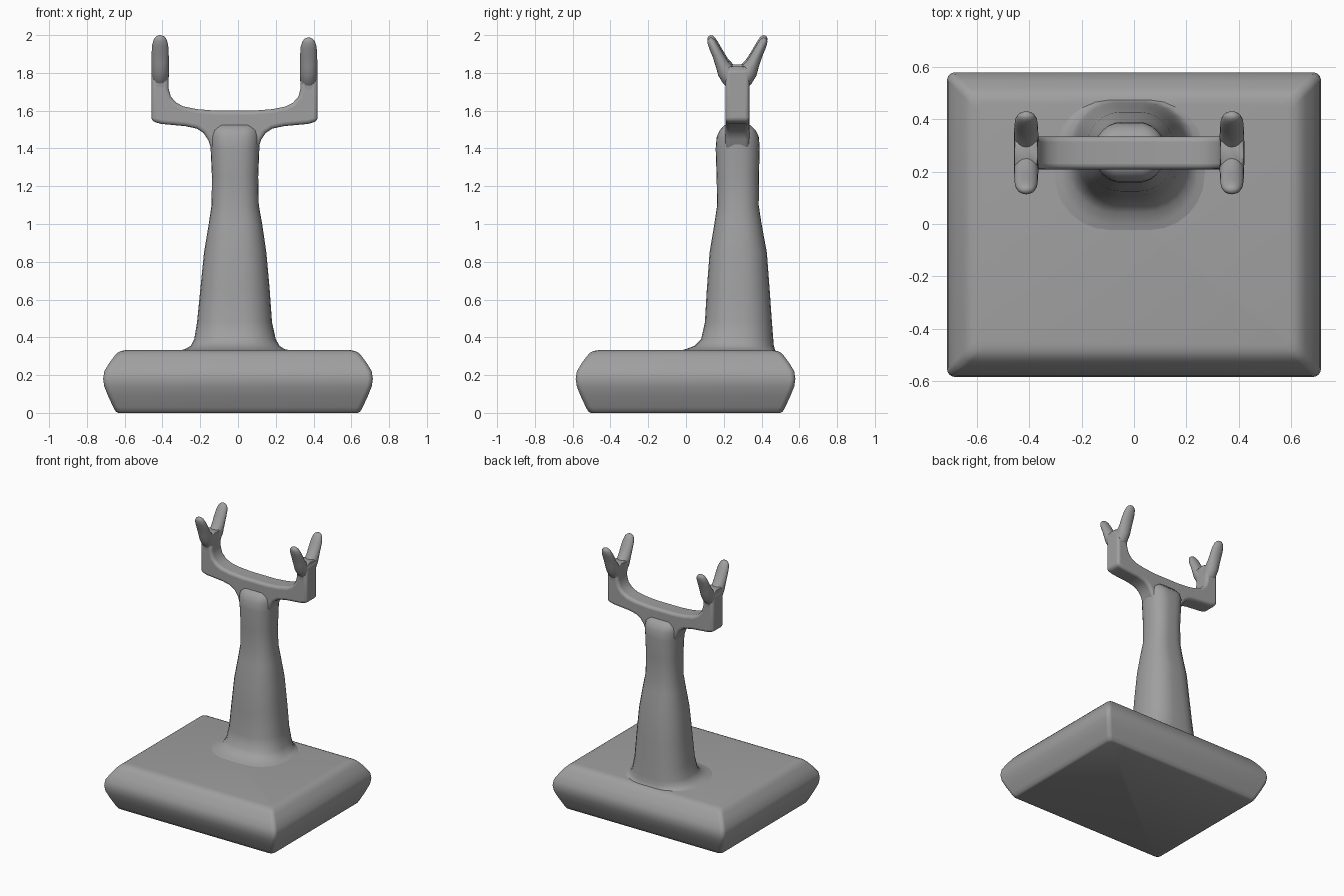
import bpy, bmesh, math
from mathutils import Vector

cube = bpy.data.objects.get("Cube")
if cube:
    bpy.data.objects.remove(cube, do_unlink=True)

grey = bpy.data.materials.new("plain grey")
grey.use_nodes = True
GREY = (0.35, 0.35, 0.35, 1)
grey.diffuse_color = GREY
grey.node_tree.nodes["Principled BSDF"].inputs["Base Color"].default_value = GREY

MID_X, MID_Y = -0.018, 0.272      # axis of the column and the yoke


def finish(name, bm, angle=40, bevel=0):
    bmesh.ops.recalc_face_normals(bm, faces=bm.faces)
    mesh = bpy.data.meshes.new(name)
    bm.to_mesh(mesh)
    bm.free()
    mesh.materials.append(grey)
    obj = bpy.data.objects.new(name, mesh)
    bpy.context.collection.objects.link(obj)
    if bevel:
        mod = obj.modifiers.new("soft edges", "BEVEL")
        mod.width, mod.segments = bevel, 4
        mod.limit_method, mod.angle_limit = "ANGLE", math.radians(40)
    bpy.ops.object.select_all(action="DESELECT")
    obj.select_set(True)
    bpy.context.view_layer.objects.active = obj
    bpy.ops.object.shade_smooth_by_angle(angle=math.radians(angle))
    return obj


def rounded_rect(x0, x1, y0, y1, r, n=6):
    """Outline with corner arcs, counter-clockwise."""
    corners = [(x1 - r, y1 - r), (x0 + r, y1 - r), (x0 + r, y0 + r), (x1 - r, y0 + r)]
    return [(cx + r * math.cos(a), cy + r * math.sin(a))
            for q, (cx, cy) in enumerate(corners)
            for a in [(q + k / n) * math.pi / 2 for k in range(n + 1)]]


def loft(name, rings, angle=40):
    """Skin a stack of equal-length point rings and cap both ends."""
    bm = bmesh.new()
    loops = [[bm.verts.new(p) for p in ring] for ring in rings]
    for a, b in zip(loops, loops[1:]):
        for i in range(len(a)):
            j = (i + 1) % len(a)
            bm.faces.new((a[i], a[j], b[j], b[i]))
    bm.faces.new(loops[0][::-1])
    bm.faces.new(loops[-1])
    return finish(name, bm, angle)


# Cushion-sided base: height and half width
base = [(0, .635), (.008, .648), (.03, .66), (.09, .688), (.14, .708), (.18, .714),
        (.22, .708), (.265, .681), (.3, .655), (.318, .638), (.328, .618), (.332, .595)]
loft("base", [[(x, y, z) for x, y in rounded_rect(-w, w, .13 - w, w - .135, .03)]
              for z, w in base])

# Tapered column with a flared foot: height, x range, y range
column = [(.325, -.33, .3, -.05, .475), (.338, -.28, .245, .0, .47), (.355, -.25, .22, .045, .465),
          (.39, -.232, .2, .08, .462), (.48, -.217, .18, .1, .455), (.65, -.2, .168, .11, .443),
          (.85, -.18, .15, .125, .428), (1, -.155, .128, .15, .4), (1.1, -.14, .11, .165, .385),
          (1.25, -.138, .107, .162, .386), (1.4, -.145, .113, .157, .39),
          (1.46, -.148, .115, .162, .386), (1.495, -.143, .11, .178, .37),
          (1.525, -.12, .085, .205, .34)]
loft("column", [[(x, y, z) for x, y in
                 rounded_rect(x0, x1, y0, y1, .85 * min(x1 - x0, y1 - y0) / 2)]
                for z, x0, x1, y0, y1 in column], 50)

# U-shaped yoke: half outline mirrored, then extruded front to back
half = [(.09, 1.36), (.125, 1.4), (.14, 1.445), (.165, 1.482), (.2, 1.505), (.26, 1.518),
        (.39, 1.53), (.44, 1.545), (.44, 1.82), (.352, 1.82), (.35, 1.72), (.338, 1.675),
        (.31, 1.643), (.27, 1.622), (.2, 1.608), (.1, 1.6)]
outline = half + [(-x, z) for x, z in reversed(half)]
bm = bmesh.new()
face = bm.faces.new([bm.verts.new((MID_X + x, MID_Y - .063, z)) for x, z in outline])
grown = bmesh.ops.extrude_face_region(bm, geom=[face])["geom"]
bmesh.ops.translate(bm, vec=(0, .126, 0),
                    verts=[v for v in grown if isinstance(v, bmesh.types.BMVert)])
finish("yoke", bm, bevel=.02)

# Two leaning finger-like tines on each arm: y offset, height, half width, half thickness
tine = [(.012, 1.755, .043, .045), (.035, 1.785, .046, .05), (.062, 1.822, .047, .046),
        (.083, 1.862, .046, .035), (.105, 1.91, .045, .029), (.125, 1.95, .042, .026),
        (.138, 1.977, .034, .022), (.144, 1.99, .024, .016), (.147, 1.997, .01, .007)]
for side, x, drop in (("right", -.412, 0), ("left", .374, .012)):
    for end, s in (("front", -1), ("back", 1)):
        rings = []
        for i, (dy, z, w, t) in enumerate(tine):
            lo, hi = tine[max(i - 1, 0)], tine[min(i + 1, len(tine) - 1)]
            along = Vector((0, s * (hi[0] - lo[0]), hi[1] - lo[1])).normalized()
            across = along.cross(Vector((1, 0, 0)))
            centre = Vector((x, MID_Y + s * dy, z - drop))
            rings.append([centre + Vector((w * math.cos(a), 0, 0)) + across * t * math.sin(a)
                          for a in [k * math.pi / 10 for k in range(20)]])
        loft(f"{side}_{end}_tine", rings, 60)
    # Shoulder joining the arm to its tines: height, half depth
    swell = [(1.7, .062), (1.75, .064), (1.78, .072), (1.805, .09), (1.825, .085), (1.845, .045)]
    loft(f"{side}_fork_root",
         [[(a, b, z - drop) for a, b in
           rounded_rect(x - .044, x + .044, MID_Y - d, MID_Y + d, .028)] for z, d in swell], 60)
